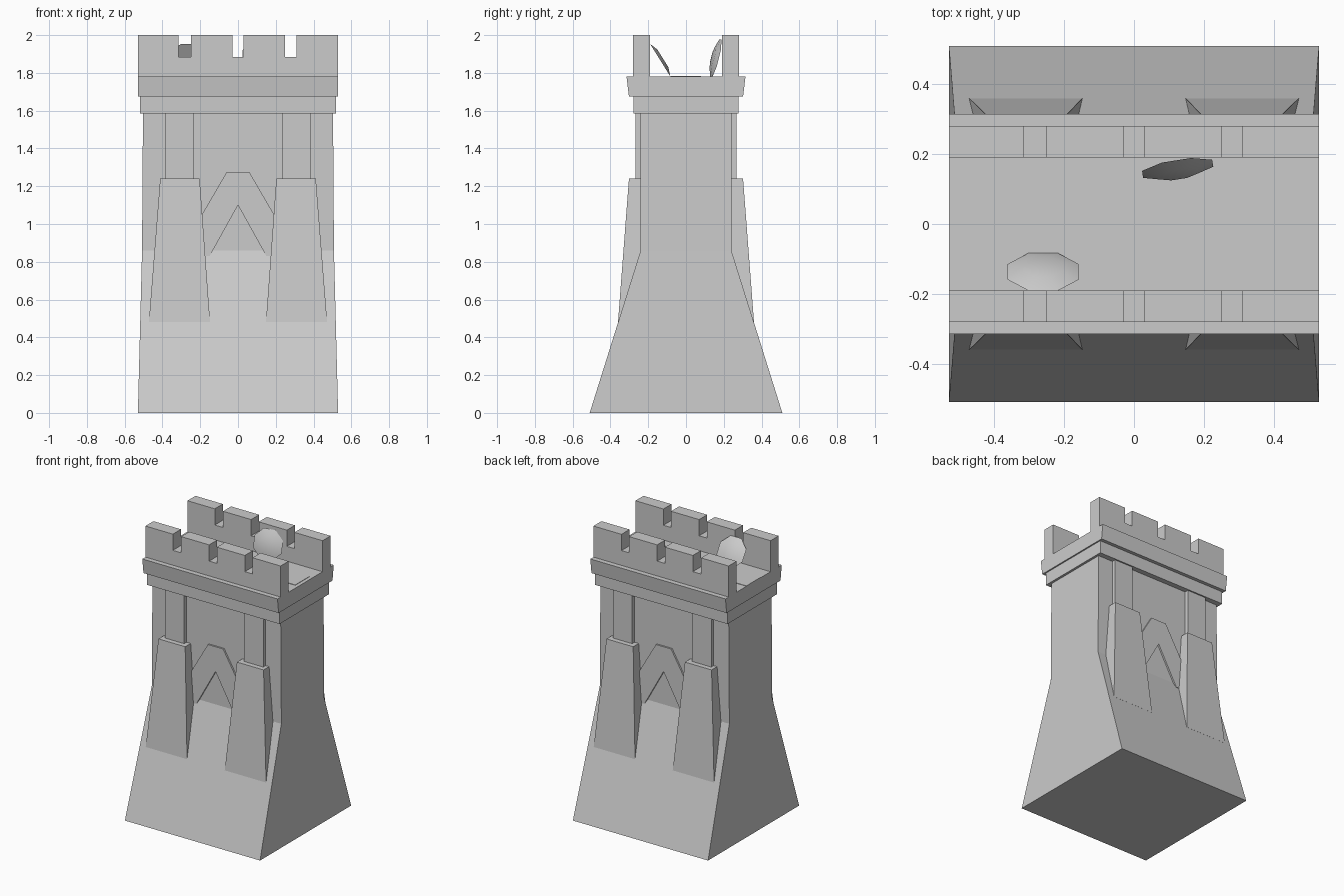
import bpy, bmesh
from math import radians, cos, sin, pi
from mathutils import Matrix, Vector

if "Cube" in bpy.data.objects:
    bpy.data.objects.remove(bpy.data.objects["Cube"])


def make(name, verts, faces):
    me = bpy.data.meshes.new(name)
    me.from_pydata(verts, [], faces)
    bm = bmesh.new()
    bm.from_mesh(me)
    bmesh.ops.recalc_face_normals(bm, faces=bm.faces)
    bm.to_mesh(me)
    bm.free()
    ob = bpy.data.objects.new(name, me)
    bpy.context.collection.objects.link(ob)
    return ob


def loft(name, rings):
    """Stack rectangles given as (z, x0, x1, y0, y1)."""
    verts, faces = [], []
    for z, x0, x1, y0, y1 in rings:
        verts += [(x0, y0, z), (x1, y0, z), (x1, y1, z), (x0, y1, z)]
    for r in range(len(rings) - 1):
        for i in range(4):
            a, b = r * 4 + i, r * 4 + (i + 1) % 4
            faces.append((a, b, b + 4, a + 4))
    n = len(verts)
    faces += [(0, 1, 2, 3), (n - 4, n - 3, n - 2, n - 1)]
    return make(name, verts, faces)


def extrude_xz(name, pts, y0, y1):
    """Extrude an x-z outline along y."""
    n = len(pts)
    verts = [(x, y, z) for y in (y0, y1) for x, z in pts]
    faces = [tuple(range(n)), tuple(range(n, 2 * n))]
    faces += [(i, (i + 1) % n, (i + 1) % n + n, i + n) for i in range(n)]
    return make(name, verts, faces)


def mirror(ob, x, y):
    m = ob.modifiers.new("mirror", 'MIRROR')
    m.use_axis = (x, y, False)
    m.use_clip = False
    m.use_mirror_merge = False


# Tower body with battered base
loft("tower_body", [(0, -.53, .53, -.51, .51),
                    (.86, -.508, .508, -.24, .24),
                    (1.6, -.503, .503, -.24, .24)])

# Cornice bands
loft("lower_cornice", [(1.585, -.52, .52, -.277, .277), (1.675, -.52, .52, -.277, .277)])
loft("upper_cornice", [(1.675, -.53, .53, -.302, .302), (1.78, -.53, .53, -.315, .315)])

# Walkway panel on the roof
loft("roof_panel", [(1.77, -.53, .505, -.08, .08), (1.783, -.53, .505, -.08, .08)])

# Crenellated parapets
outline = [(-.53, 1.775), (.53, 1.775)]
for x0, x1 in [(.53, .31), (.25, .03), (-.03, -.25), (-.315, -.53)]:
    outline += [(x0, 1.885)] if abs(x0) < .5 else []
    outline += [(x0, 2.0), (x1, 2.0)]
    outline += [(x1, 1.885)] if abs(x1) < .5 else []
mirror(extrude_xz("parapet", outline, -.28, -.19), False, True)

# Tapered buttresses and the pilasters above them
mirror(loft("buttress", [(.48, -.472, -.148, -.36, -.2),
                         (1.24, -.412, -.203, -.302, -.2)]), True, True)
mirror(loft("pilaster", [(1.23, -.385, -.235, -.267, -.2),
                         (1.6, -.385, -.235, -.267, -.2)]), True, True)

# Pointed arch band between the buttresses
half = [(-.15, .83), (-.31, .83), (-.06, 1.275)]
half = [(-.15, .83), (-.22, .83), (-.22, 1.0), (-.06, 1.275)]
arch = [(0, 1.10)] + half + [(-x, z) for x, z in reversed(half)]
mirror(extrude_xz("arch_band", arch, -.252, -.22), False, True)


# Domed octagonal shields leaning on the parapets
def shield(name, loc, tilt, turn):
    verts, faces = [], []
    for r, h in ((.11, 0), (.06, .017)):
        for i in range(8):
            a = (i + .5) * pi / 4
            verts.append((r * cos(a), r * sin(a), h))
    faces = [(i, (i + 1) % 8, (i + 1) % 8 + 8, i + 8) for i in range(8)]
    faces += [tuple(range(8, 16)), tuple(range(8))]
    ob = make(name, verts, faces)
    ob.data.transform(Matrix.Translation(loc) @ Matrix.Rotation(turn, 4, 'Z')
                      @ Matrix.Rotation(tilt, 4, 'X'))
    for i, p in enumerate(ob.data.polygons):
        p.use_smooth = i < 9


shield("front_shield", (-.26, -.137, 1.868), radians(-58), 0)
shield("back_shield", (.125, .158, 1.878), radians(76), radians(9))
